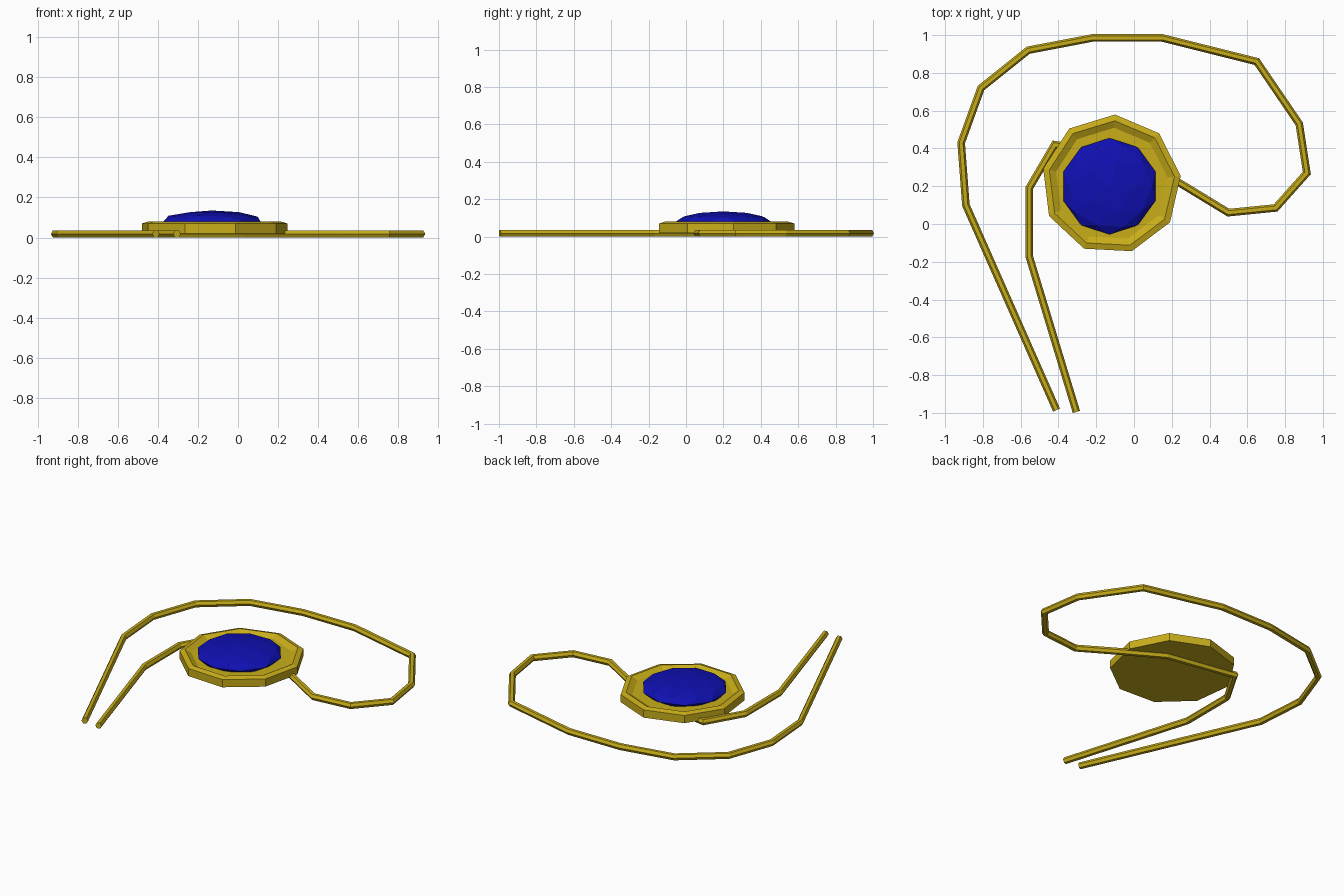
import bpy, bmesh
from math import cos, sin, pi, radians
from mathutils import Vector, Matrix

cube = bpy.data.objects.get("Cube")
if cube:
    bpy.data.objects.remove(cube, do_unlink=True)


def material(name, colour):
    mat = bpy.data.materials.new(name)
    mat.use_nodes = True
    mat.diffuse_color = colour
    mat.node_tree.nodes["Principled BSDF"].inputs["Base Color"].default_value = colour
    return mat


def add_object(name, bm, mat):
    bmesh.ops.recalc_face_normals(bm, faces=bm.faces)
    mesh = bpy.data.meshes.new(name)
    bm.to_mesh(mesh)
    bm.free()
    mesh.materials.append(mat)
    obj = bpy.data.objects.new(name, mesh)
    bpy.context.collection.objects.link(obj)
    return obj


def skin(bm, rings):
    """Bridge equal rings of points and cap both ends."""
    loops = [[bm.verts.new(p) for p in ring] for ring in rings]
    n = len(loops[0])
    for a, b in zip(loops, loops[1:]):
        for i in range(n):
            j = (i + 1) % n
            bm.faces.new((a[i], a[j], b[j], b[i]))
    bm.faces.new(loops[0])
    bm.faces.new(loops[-1])


gold = material("gold", (0.58, 0.42, 0.01, 1))
blue = material("deep blue", (0.005, 0.005, 0.45, 1))

# Nine-sided setting: outer wall, sloped rim and recessed floor
SIDES = 9
profile = [(0.37, 0.02), (0.37, 0.07), (0.337, 0.08), (0.30, 0.06)]
bm = bmesh.new()
skin(bm, [[(-0.12 + r * cos(radians(87) + 2 * pi * i / SIDES),
            0.21 + r * sin(radians(87) + 2 * pi * i / SIDES), z)
           for i in range(SIDES)] for r, z in profile])
add_object("pendant_setting", bm, gold)

# Flattened faceted gem
bm = bmesh.new()
bmesh.ops.create_icosphere(bm, subdivisions=2, radius=1)
bmesh.ops.transform(bm, verts=bm.verts, matrix=Matrix.Translation((-0.13, 0.2, 0.08))
                    @ Matrix.Diagonal((0.255, 0.255, 0.055, 1)))
add_object("gem", bm, blue)

# Cord: a six-sided section swept along the path with mitred corners
path = [Vector(p) for p in (
    (-0.41, -0.985), (-0.89, 0.1), (-0.915, 0.43), (-0.81, 0.72), (-0.56, 0.92),
    (-0.22, 0.985), (0.15, 0.985), (0.65, 0.86), (0.875, 0.53), (0.915, 0.27),
    (0.75, 0.085), (0.5, 0.06), (0.27, 0.2), (0.03, 0.34), (-0.42, 0.42),
    (-0.555, 0.19), (-0.555, -0.17), (-0.305, -0.995))]
RADIUS = 0.02
rings = []
for i, p in enumerate(path):
    before = (p - path[i - 1]).normalized() if i else None
    after = (path[i + 1] - p).normalized() if i < len(path) - 1 else before
    before = before or after
    along = (before + after).normalized()
    side = Vector((-along.y, along.x)) / along.dot(after)
    ring = []
    for k in range(6):
        angle = k * pi / 3
        q = p + side * RADIUS * cos(angle)
        ring.append((q.x, q.y, 0.018 + RADIUS * 0.9 / sin(pi / 3) * sin(angle)))
    rings.append(ring)
bm = bmesh.new()
skin(bm, rings)
add_object("cord", bm, gold)
